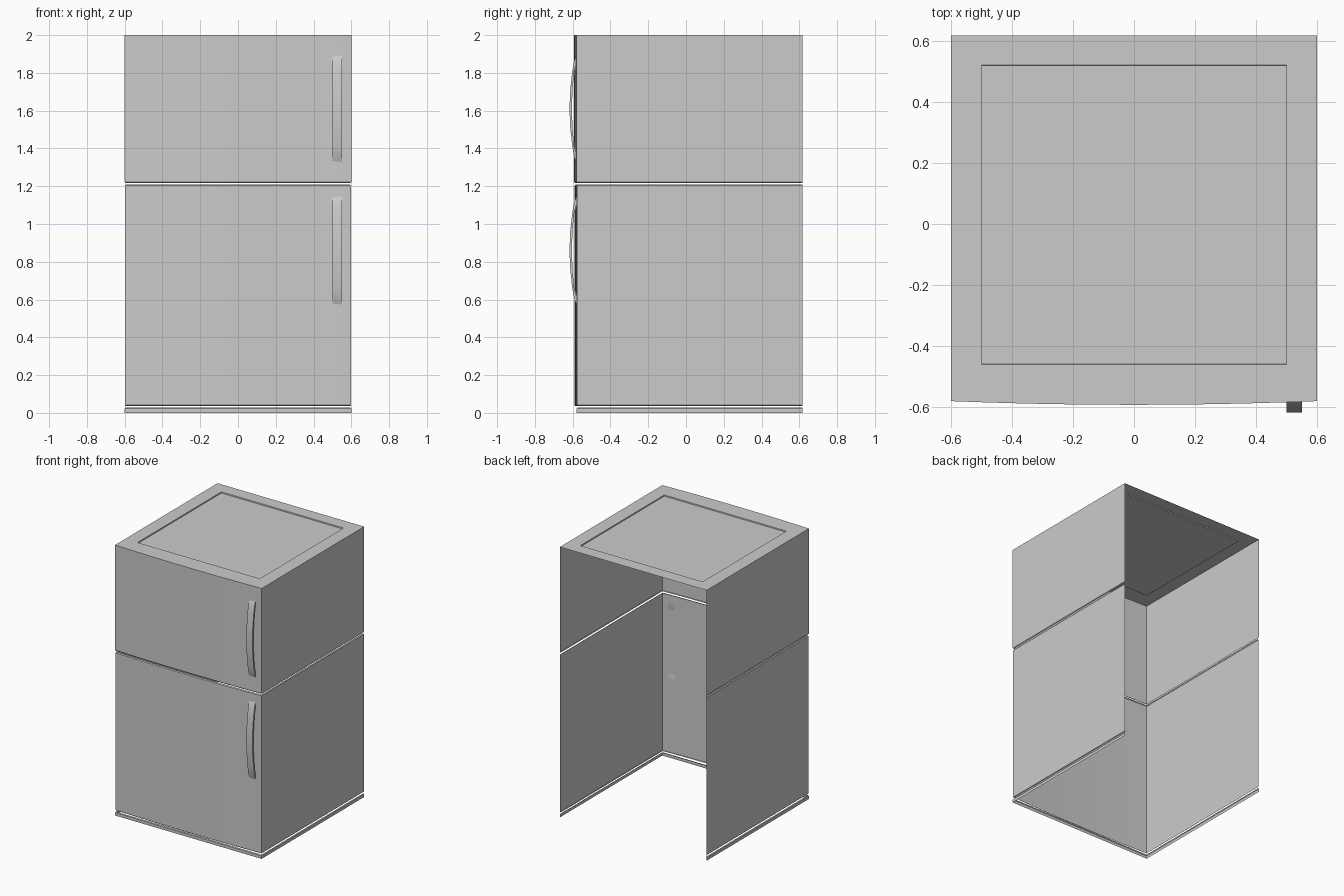
import bpy, bmesh

if "Cube" in bpy.data.objects:
    bpy.data.objects.remove(bpy.data.objects["Cube"])

BACK, FRONT, HALF = 0.617, -0.58, 0.6


def finish(name, bm):
    mesh = bpy.data.meshes.new(name)
    bm.to_mesh(mesh)
    bm.free()
    obj = bpy.data.objects.new(name, mesh)
    bpy.context.collection.objects.link(obj)
    bpy.context.view_layer.objects.active = obj
    obj.select_set(True)
    bpy.ops.object.shade_smooth_by_angle()
    obj.select_set(False)
    return obj


def outline(inset, bulge, steps=12):
    """U-shaped plan: left side, gently bowed front, right side; back is open."""
    w = HALF - inset
    pts = [(-w, BACK)]
    for i in range(steps + 1):
        t = -1 + 2 * i / steps
        pts.append((w * t, FRONT + inset - bulge * (1 - t * t)))
    return pts + [(w, BACK)]


def shell(name, levels, bulge, lid=False):
    """Thin open shell through (height, inset) levels."""
    bm = bmesh.new()
    rings = [[bm.verts.new((x, y, z)) for x, y in outline(ins, bulge)]
             for z, ins in levels]
    for lo, hi in zip(rings, rings[1:]):
        for i in range(len(lo) - 1):
            bm.faces.new((lo[i], lo[i + 1], hi[i + 1], hi[i]))
    if lid:
        # top border around a slightly recessed panel
        o, z = rings[-1], levels[-1][0]
        r = [bm.verts.new((x, y, z)) for x, y in
             ((-0.5, 0.52), (-0.5, -0.46), (0.5, -0.46), (0.5, 0.52))]
        bm.faces.new((o[0], o[1], r[1], r[0]))
        bm.faces.new(o[1:-1] + [r[2], r[1]])
        bm.faces.new((o[-2], o[-1], r[3], r[2]))
        bm.faces.new((o[-1], o[0], r[0], r[3]))
        panel = bm.faces.new(r)
        bm.normal_update()
        bmesh.ops.inset_individual(bm, faces=[panel], thickness=0.002, depth=-0.008)
    return finish(name, bm)


def handle(name, zc):
    """Bowed bar: side profile extruded across its width."""
    outer = [(0.29, -0.578), (0.26, -0.591), (0.2, -0.602), (0.1, -0.613), (0, -0.617)]
    inner = [(0.25, -0.578), (0.2, -0.592), (0.1, -0.601), (0, -0.604)]
    full = lambda p: p + [(-z, y) for z, y in reversed(p[:-1])]
    o, n = full(outer), full(inner)
    loop = o + n[::-1]
    bm = bmesh.new()
    face = bm.faces.new([bm.verts.new((0.5, y, zc + z)) for z, y in loop])
    ext = bmesh.ops.extrude_face_region(bm, geom=[face], use_keep_orig=True)
    moved = [v for v in ext["geom"] if isinstance(v, bmesh.types.BMVert)]
    bmesh.ops.translate(bm, verts=moved, vec=(0.05, 0, 0))
    bmesh.ops.recalc_face_normals(bm, faces=bm.faces)
    return finish(name, bm)


# Cabinet sections, separated by narrow open seams
shell("base_plinth", [(0, 0), (0.022, 0), (0.028, 0.005)], 0.0)
shell("lower_cabinet", [(0.037, 0.006), (0.041, 0.002), (1.204, 0.002), (1.21, 0.008)], 0.012)
shell("upper_cabinet", [(1.218, 0.004), (1.223, 0), (2.0, 0)], 0.012, lid=True)

# Door handles
handle("upper_handle", 1.61)
handle("lower_handle", 0.86)
